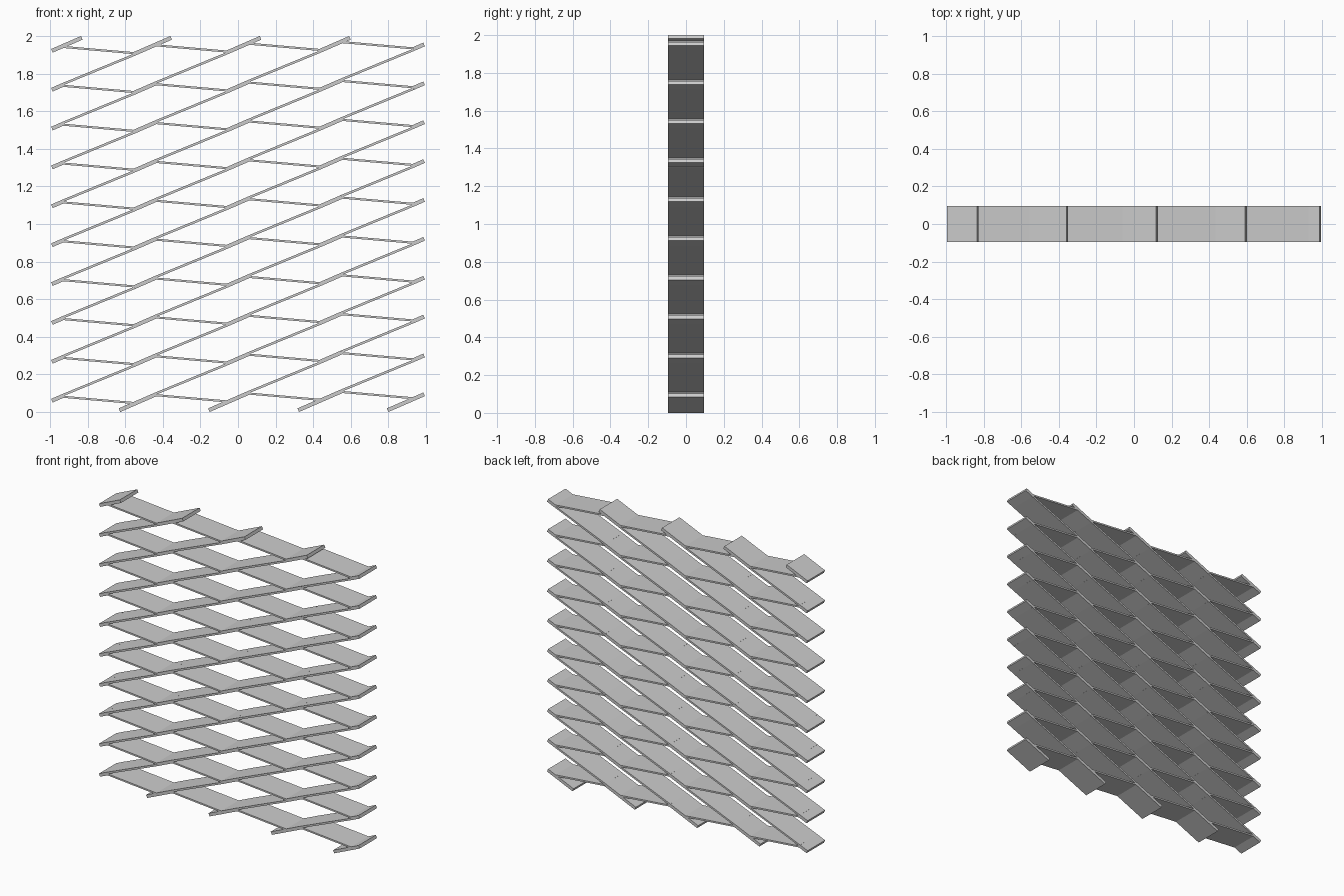
import bpy, bmesh
from mathutils import Vector

if "Cube" in bpy.data.objects:
    bpy.data.objects.remove(bpy.data.objects["Cube"])

PX, RISE, PZ = 0.495, 0.0085, 0.2068   # column pitch, drift per column, row pitch
COLS, ROWS = 5, 10
DEPTH = 0.19
BOND_T, STRAND_T = 0.021, 0.0125
SLOPE = Vector((PX, PZ + RISE)).normalized()   # direction of the bonds
NORMAL = Vector((-SLOPE.y, SLOPE.x))
HALF = 0.062                                   # half length of a bond
OFF = (BOND_T - STRAND_T) / 2


def bar(bm, p, q, t):
    """Flat slat from p to q in the XZ plane, extruded through the depth."""
    d = (q - p).normalized()
    n = Vector((-d.y, d.x)) * t / 2
    rings = [[bm.verts.new((c.x, y, c.y)) for c in (p - n, q - n, q + n, p + n)]
             for y in (-DEPTH / 2, DEPTH / 2)]
    a, b = rings
    bm.faces.new(a)
    bm.faces.new(b[::-1])
    for i in range(4):
        j = (i + 1) % 4
        bm.faces.new((a[j], a[i], b[i], b[j]))


def finish(bm, name):
    bmesh.ops.recalc_face_normals(bm, faces=bm.faces)
    me = bpy.data.meshes.new(name)
    bm.to_mesh(me)
    bm.free()
    bpy.context.collection.objects.link(bpy.data.objects.new(name, me))


def centre(c, r):
    return Vector(((c - 2) * PX, 0.060 + c * RISE + r * PZ))


bonds, rising, falling = bmesh.new(), bmesh.new(), bmesh.new()
for r in range(ROWS):
    for c in range(COLS):
        m = centre(c, r)
        # thick bond, halved at the side edges, lengthened to the top and bottom cuts
        lo, hi = m - SLOPE * HALF, m + SLOPE * HALF
        if r == 0:
            lo = m - SLOPE * ((m.y - 0.0096) / SLOPE.y)
        if r == ROWS - 1:
            hi = m + SLOPE * ((1.9904 - m.y) / SLOPE.y)
        bar(bonds, m if c == 0 else lo, m if c == COLS - 1 else hi, BOND_T)
        if c == COLS - 1:
            continue
        right = m + SLOPE * HALF
        # rising strand to the next bond one row up
        if r < ROWS - 1:
            bar(rising, right + NORMAL * OFF,
                centre(c + 1, r + 1) - SLOPE * HALF - NORMAL * OFF, STRAND_T)
        # falling strand to the next bond in the same row
        bar(falling, right - NORMAL * OFF,
            centre(c + 1, r) - SLOPE * HALF + NORMAL * OFF, 0.011)

finish(bonds, "mesh_bonds")
finish(rising, "rising_strands")
finish(falling, "falling_strands")
